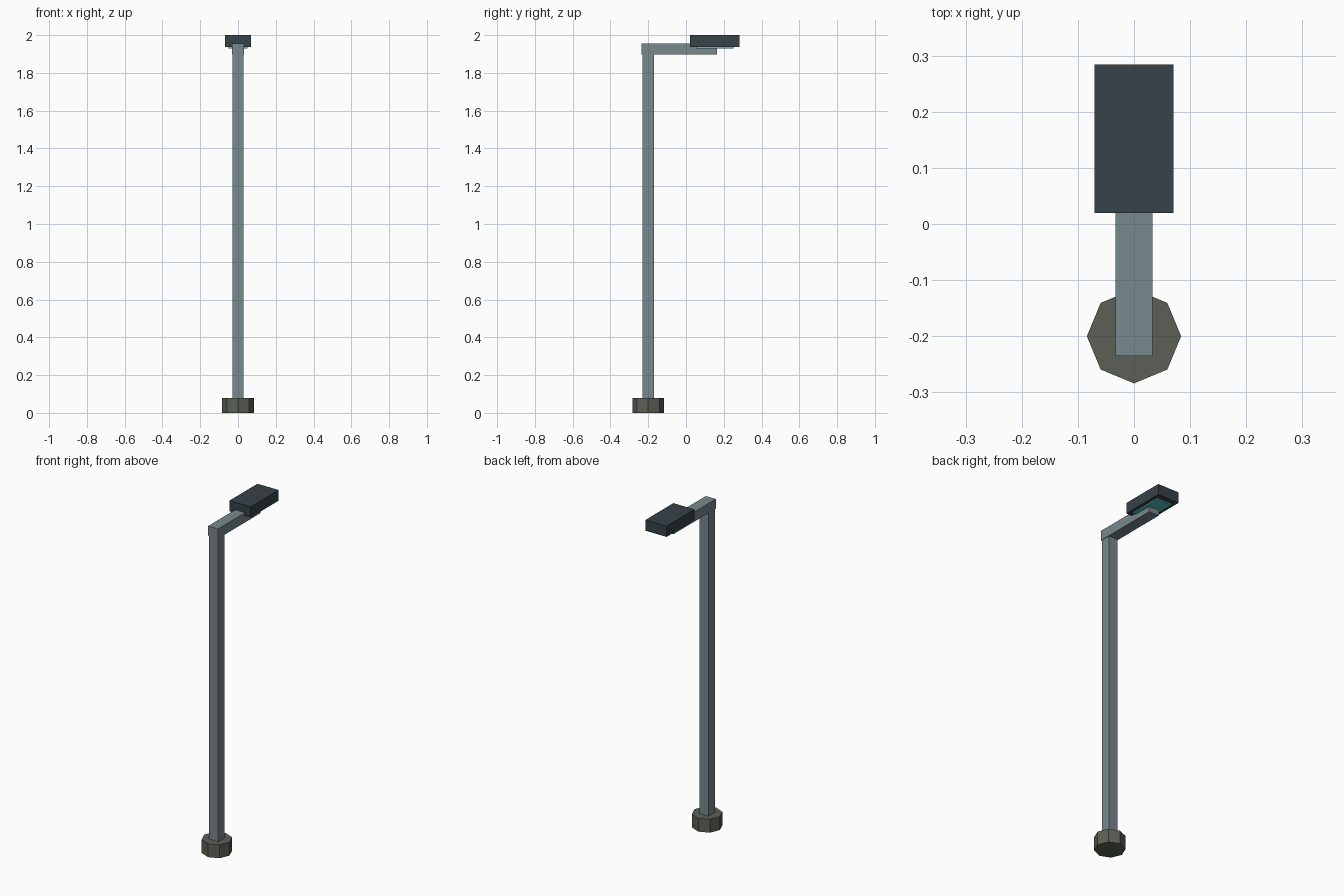
import bpy

cube = bpy.data.objects.get("Cube")
if cube:
    bpy.data.objects.remove(cube, do_unlink=True)


def make_material(name, rgb):
    mat = bpy.data.materials.new(name)
    mat.use_nodes = True
    colour = (*rgb, 1.0)
    mat.diffuse_color = colour
    mat.node_tree.nodes["Principled BSDF"].inputs["Base Color"].default_value = colour
    return mat


def finish(name, mat):
    obj = bpy.context.object
    obj.name = obj.data.name = name
    obj.data.materials.append(mat)
    return obj


def box(name, mat, low, high):
    centre = [(a + b) / 2 for a, b in zip(low, high)]
    bpy.ops.mesh.primitive_cube_add(size=1, location=centre)
    obj = finish(name, mat)
    size = [b - a for a, b in zip(low, high)]
    for v in obj.data.vertices:
        v.co = [c * s for c, s in zip(v.co, size)]
    return obj


steel = make_material("grey steel", (0.19, 0.246, 0.27))
housing = make_material("dark slate", (0.038, 0.054, 0.064))
concrete = make_material("olive concrete", (0.107, 0.117, 0.092))
glass = make_material("teal glass", (0.09, 0.55, 0.55))

POLE_Y = -0.2

# Octagonal footing
bpy.ops.mesh.primitive_cylinder_add(vertices=8, radius=0.084, depth=0.08,
                                    location=(0, POLE_Y, 0.04))
finish("footing", concrete)

# Square pole and the arm reaching back over it
box("pole", steel, (-0.03, POLE_Y - 0.03, 0.04), (0.03, POLE_Y + 0.03, 1.92))
box("arm", steel, (-0.033, -0.235, 1.897), (0.033, 0.165, 1.955))

# Lamp head with a thin lens underneath
box("lamp_head", housing, (-0.07, 0.02, 1.936), (0.07, 0.284, 2.0))
box("lens", glass, (-0.05, 0.052, 1.929), (0.05, 0.252, 1.938))
